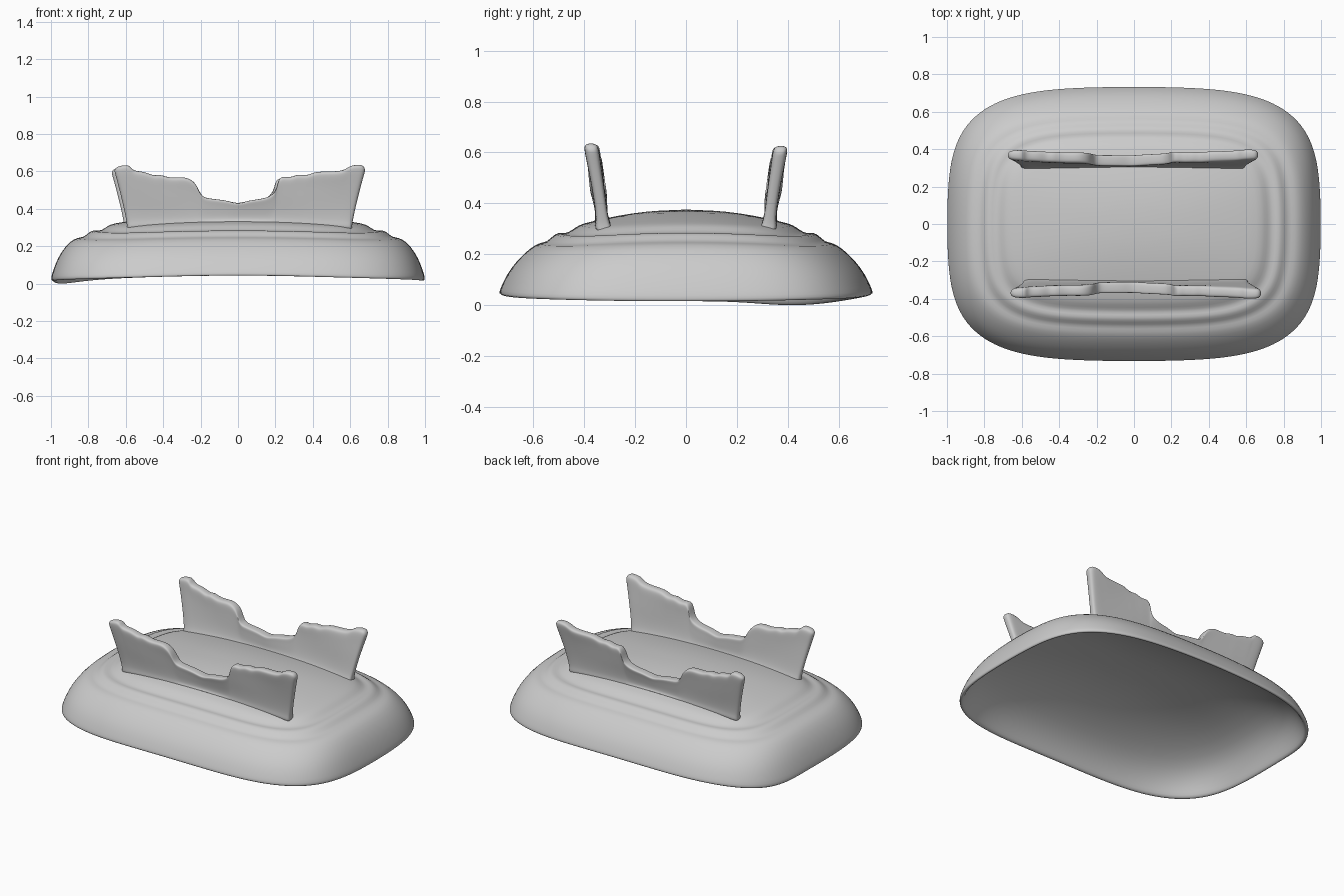
import bpy, bmesh, math

if "Cube" in bpy.data.objects:
    bpy.data.objects.remove(bpy.data.objects["Cube"])

SEG = 128


def finish(name, bm, levels):
    bmesh.ops.recalc_face_normals(bm, faces=bm.faces)
    me = bpy.data.meshes.new(name)
    bm.to_mesh(me)
    bm.free()
    ob = bpy.data.objects.new(name, me)
    bpy.context.collection.objects.link(ob)
    for p in me.polygons:
        p.use_smooth = True
    sub = ob.modifiers.new("smooth", 'SUBSURF')
    sub.levels = sub.render_levels = levels
    return ob


def bridge(bm, r0, r1):
    n = len(r0)
    for i in range(n):
        j = (i + 1) % n
        bm.faces.new((r0[i], r0[j], r1[j], r1[i]))


# Shell: rounded-rectangle rings (half x, half y, z, squareness, corner drop)
inner = [
    (.30, .20, .330, 3.5, .00), (.60, .37, .294, 4.0, .01),
    (.80, .52, .233, 4.4, .015), (.90, .615, .172, 4.5, .015),
    (.947, .674, .100, 4.5, .005), (.972, .704, .04, 4.5, 0),
    (.98, .713, .018, 4.5, 0),
]
outer = [
    (.995, .73, .013, 4.5, 0), (1.0, .735, .025, 4.5, 0),
    (.995, .726, .050, 4.5, 0), (.975, .703, .110, 4.5, .003),
    (.945, .665, .170, 4.5, .01), (.900, .612, .225, 4.6, .018),
    (.860, .575, .246, 4.8, .02), (.825, .546, .248, 5.0, .022),
    (.800, .525, .271, 5.0, .022), (.775, .500, .288, 5.0, .022),
    (.742, .472, .280, 5.2, .02), (.712, .447, .296, 5.2, .018),
    (.685, .418, .317, 5.2, .018), (.630, .375, .328, 4.6, .016),
    (.450, .270, .352, 4.0, .008), (.250, .150, .370, 3.0, 0),
]
bm = bmesh.new()
rings = []
for a, b, z, n, drop in inner + outer:
    ring = []
    fade = max(0, 1 - z / .2)
    for i in range(SEG):
        t = 2 * math.pi * i / SEG
        c, s = math.cos(t), math.sin(t)
        r = (abs(c) ** n + abs(s) ** n) ** (-1 / n)
        c, s = r * c, r * s
        # gently bowed sides between tight corners
        x, y = a * c * (1 - .06 * s * s), b * s * (1 - .06 * c * c)
        # rim lifts at front and back and sags at one rear corner
        wave = .03 * abs(math.sin(t)) ** 3 - .022 * math.exp(-((t - 2.55) / .25) ** 2)
        ring.append(bm.verts.new((x, y, z - drop * (c * s) ** 2 + wave * fade)))
    rings.append(ring)
for r0, r1 in zip(rings, rings[1:]):
    bridge(bm, r0, r1)
for ring, z in ((rings[0], .338), (rings[-1], .376)):
    mid = bm.verts.new((0, 0, z))
    for i in range(SEG):
        bm.faces.new((ring[i], ring[(i + 1) % SEG], mid))
finish("domed_shell", bm, 1)

# Fins: ragged top outline (x, z), lofted from the dome surface
top = [
    (-.664, .610), (-.648, .630), (-.61, .638), (-.58, .637), (-.562, .605),
    (-.50, .604), (-.45, .577), (-.42, .590), (-.37, .567), (-.30, .574),
    (-.26, .565), (-.225, .538), (-.205, .49), (-.185, .463), (-.15, .456),
    (-.06, .447), (0, .426), (.06, .448), (.14, .455), (.19, .478),
    (.208, .52), (.216, .557), (.236, .579), (.28, .568), (.32, .590),
    (.37, .578), (.41, .604), (.50, .602), (.57, .608), (.595, .634),
    (.65, .642), (.674, .634), (.682, .610),
]
# Cross-section: (height fraction, half thickness)
section = [(-.09, .034), (.0, .031), (.07, .025), (.25, .023), (.5, .025),
           (.75, .027), (.93, .030), (.99, .022)]


def fin(name, side, shift, height):
    bm = bmesh.new()
    loops = []
    last = len(top) - 1
    for k, (xt, zt) in enumerate(top):
        edge = min(k, last - k)
        squeeze = (.5, .9)[edge] if edge < 2 else 1
        xb = xt * .895
        zb = .335 - .06 * xb * xb
        zt *= height
        loop = []
        for sign, rows in ((1, section), (-1, section[::-1])):
            for v, h in rows:
                z = zb + (zt - zb) * v
                # end edges flare outward toward the top
                x = xb + (xt - xb) * max(0, v) ** 1.2 + shift
                y = .328 + (z - .33) * .14
                ripple = .004 * math.sin(9 * x + 14 * z) * max(0, v)
                loop.append(bm.verts.new(
                    (x, side * (y + ripple + sign * h * squeeze), z)))
        loops.append(loop)
    for l0, l1 in zip(loops, loops[1:]):
        bridge(bm, l0, l1)
    # end caps as strips of quads
    m = 2 * len(section)
    for loop in (loops[0], loops[-1]):
        for i in range(len(section) - 1):
            bm.faces.new((loop[i], loop[i + 1], loop[m - 2 - i], loop[m - 1 - i]))
    return finish(name, bm, 2)


fin("front_fin", -1, 0, 1.0)
fin("back_fin", 1, -.015, .985)
